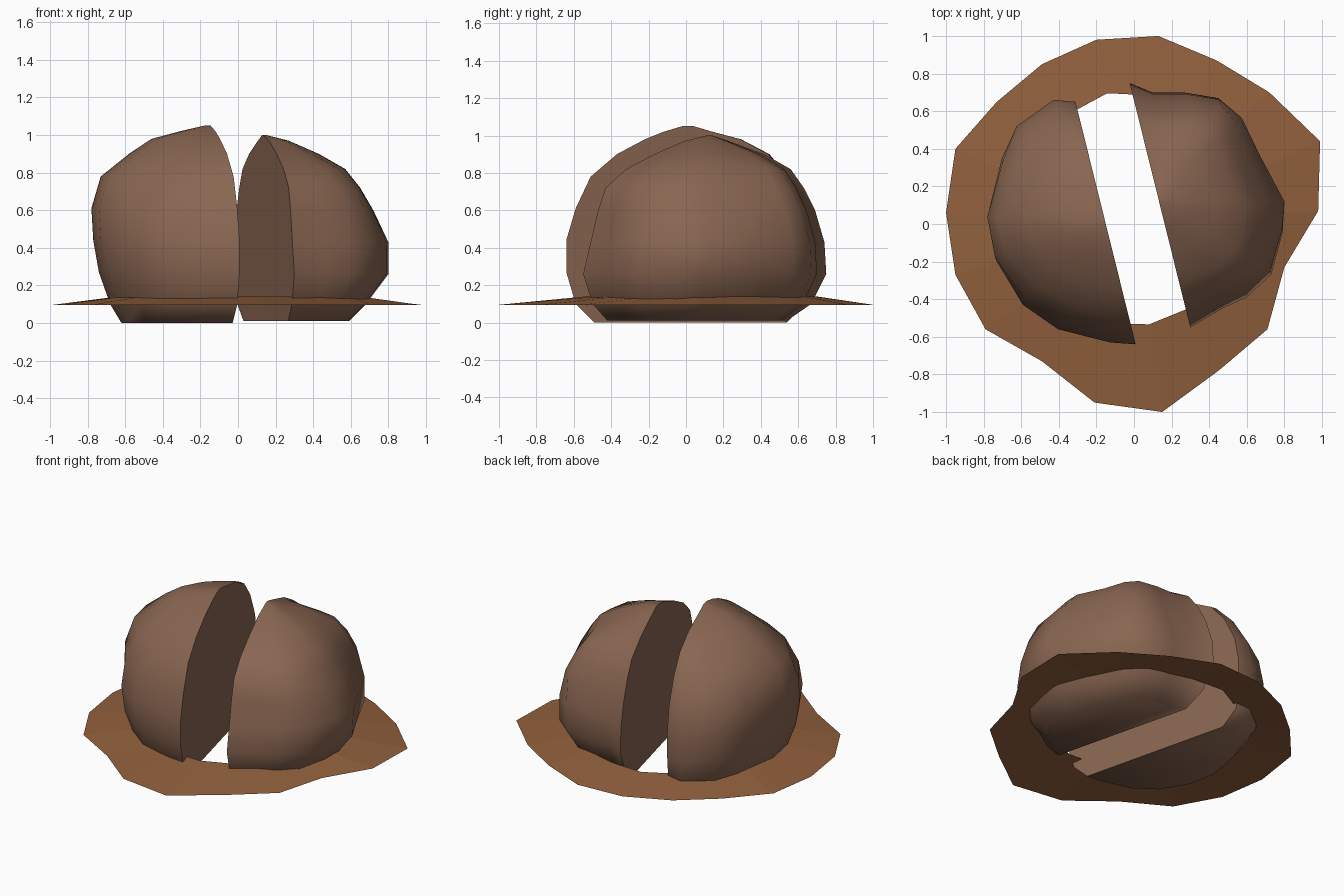
import bpy
import bmesh
from math import radians
from mathutils import Vector

default_cube = bpy.data.objects.get("Cube")
if default_cube:
    bpy.data.objects.remove(default_cube, do_unlink=True)

CUT_SLOPE = -0.248  # change of x per unit of y along the split


def make_material(name, colour):
    material = bpy.data.materials.new(name)
    material.use_nodes = True
    material.diffuse_color = (*colour, 1)
    shader = material.node_tree.nodes["Principled BSDF"]
    shader.inputs["Base Color"].default_value = (*colour, 1)
    shader.inputs["Roughness"].default_value = 0.9
    return material


def finish_object(bm, name, material, smooth_angle=None):
    bmesh.ops.recalc_face_normals(bm, faces=bm.faces)
    mesh = bpy.data.meshes.new(name)
    bm.to_mesh(mesh)
    bm.free()
    mesh.materials.append(material)
    obj = bpy.data.objects.new(name, mesh)
    bpy.context.collection.objects.link(obj)
    if smooth_angle:
        bpy.ops.object.select_all(action="DESELECT")
        obj.select_set(True)
        bpy.context.view_layer.objects.active = obj
        bpy.ops.object.shade_smooth_by_angle(angle=radians(smooth_angle))
    return obj


def bridge(bm, lower, upper, closed=False):
    count = len(lower)
    for i in range(count if closed else count - 1):
        j = (i + 1) % count
        bm.faces.new((lower[i], lower[j], upper[j], upper[i]))


def boulder_half(name, material, cut_x, plan, levels):
    """Stack scaled copies of a plan outline against a flat vertical cut.

    Each level holds height, front y, back y, outermost x and rounding.
    Positive rounding trims the corners of the outline, negative fills them.
    """
    bm = bmesh.new()
    back, front = plan[0][1], plan[-1][1]
    # Position along the cut and depth away from it, for each outline point
    blends = [(y - front) / (back - front) for x, y in plan]
    depths = [x - (cut_x + CUT_SLOPE * y) for x, y in plan]
    depths[0] = depths[-1] = 0
    rings = []
    for z, level_front, level_back, outer_x, rounding in levels:
        ys = [level_front + b * (level_back - level_front) for b in blends]
        bases = [cut_x + CUT_SLOPE * y for y in ys]
        trimmed = [d * max(4 * b * (1 - b), 0.1) ** rounding
                   for d, b in zip(depths, blends)]
        # Widest point of the ring just reaches the outermost x
        scale = min((outer_x - base) / d
                    for base, d in zip(bases, trimmed) if d)
        rings.append([bm.verts.new((base + d * scale, y, z))
                      for base, d, y in zip(bases, trimmed, ys)])
    for lower, upper in zip(rings, rings[1:]):
        bridge(bm, lower, upper)
    # Base, crown and the flat split face
    bm.faces.new(rings[0])
    bm.faces.new(rings[-1])
    bm.faces.new([r[0] for r in rings] + [r[-1] for r in reversed(rings)])
    return finish_object(bm, name, material, smooth_angle=55)


def soil_ring(name, material, outline, inner_radii, rim_z, inner_z):
    bm = bmesh.new()
    outer, inner = [], []
    for (x, y), radius in zip(outline, inner_radii):
        outer.append(bm.verts.new((x, y, rim_z)))
        inside = Vector((x, y)).normalized() * radius
        inner.append(bm.verts.new((inside.x, inside.y, inner_z)))
    bridge(bm, outer, inner, closed=True)
    obj = finish_object(bm, name, material)
    # The open sheet must face upwards
    if obj.data.polygons[0].normal.z < 0:
        obj.data.flip_normals()
    return obj


rock = make_material("brown rock", (0.25, 0.132, 0.083))
soil = make_material("reddish soil", (0.285, 0.117, 0.046))

# Right half of the split boulder, outline from back to front
boulder_half(
    "right_boulder_half", rock, -0.15,
    plan=[(-0.31, 0.65), (-0.43, 0.66), (-0.63, 0.52), (-0.71, 0.35),
          (-0.78, 0.03), (-0.74, -0.2), (-0.6, -0.43), (-0.41, -0.56),
          (-0.13, -0.63), (0.01, -0.64)],
    levels=[(0, -0.49, 0.53, -0.62, 0), (0.1, -0.59, 0.63, -0.68, 0),
            (0.27, -0.64, 0.65, -0.74, 0), (0.44, -0.64, 0.65, -0.77, 0),
            (0.61, -0.59, 0.62, -0.78, 0.06),
            (0.78, -0.51, 0.54, -0.73, 0.2),
            (0.9, -0.37, 0.44, -0.58, 0.35),
            (0.98, -0.22, 0.29, -0.46, 0.4),
            (1.02, -0.12, 0.14, -0.31, 0.4),
            (1.05, -0.02, 0.04, -0.18, 0.4)])

# Left half, slightly lower and leaning to the back
boulder_half(
    "left_boulder_half", rock, 0.163,
    plan=[(-0.02, 0.74), (0.1, 0.69), (0.27, 0.69), (0.45, 0.66),
          (0.57, 0.56), (0.67, 0.35), (0.8, 0.1), (0.79, -0.05),
          (0.73, -0.27), (0.6, -0.39), (0.47, -0.45), (0.3, -0.55)],
    levels=[(0.01, -0.42, 0.54, 0.59, 0), (0.1, -0.5, 0.67, 0.68, 0),
            (0.26, -0.55, 0.75, 0.8, 0), (0.43, -0.51, 0.74, 0.8, 0),
            (0.6, -0.47, 0.69, 0.72, -0.1),
            (0.72, -0.43, 0.63, 0.65, -0.12),
            (0.82, -0.32, 0.56, 0.57, -0.1),
            (0.9, -0.17, 0.42, 0.43, 0.1),
            (0.97, -0.01, 0.23, 0.27, 0.2),
            (1.0, 0.11, 0.14, 0.15, 0.2)])

# Ragged sheet of soil sloping away from the boulder
soil_ring(
    "soil_ring", soil,
    outline=[(0.13, 1), (-0.2, 0.98), (-0.49, 0.85), (-0.73, 0.65),
             (-0.95, 0.4), (-1, 0.06), (-0.95, -0.27), (-0.79, -0.56),
             (-0.49, -0.73), (-0.21, -0.95), (0.15, -1), (0.45, -0.78),
             (0.71, -0.56), (0.8, -0.23), (0.98, 0.07), (0.99, 0.44),
             (0.72, 0.7), (0.44, 0.87)],
    inner_radii=[0.69, 0.71, 0.68, 0.66, 0.66, 0.65, 0.65, 0.63, 0.56,
                 0.54, 0.54, 0.53, 0.58, 0.63, 0.66, 0.68, 0.68, 0.7],
    rim_z=0.095, inner_z=0.14)
